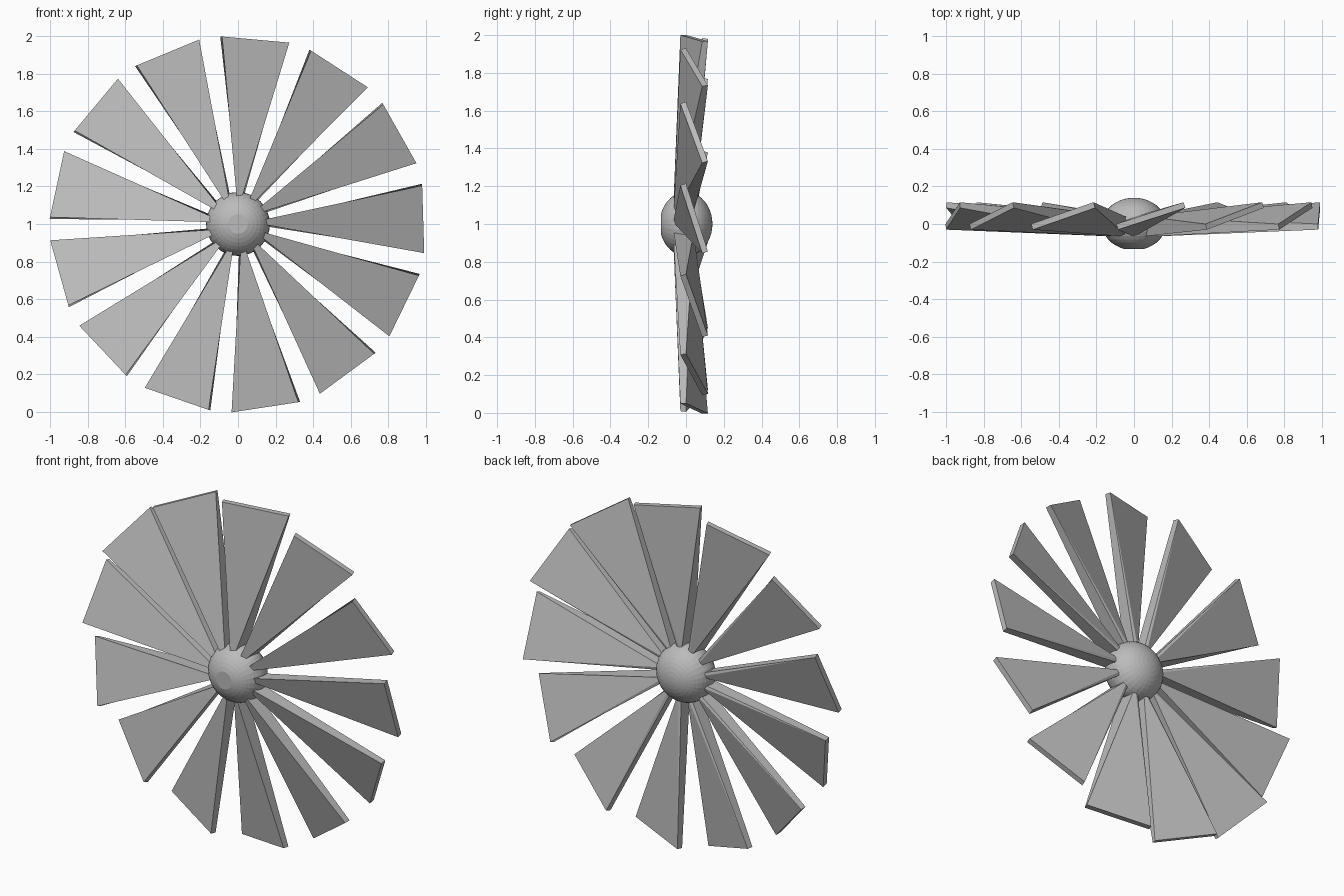
import bpy, bmesh, math
from mathutils import Vector

cube = bpy.data.objects.get("Cube")
if cube:
    bpy.data.objects.remove(cube, do_unlink=True)

BLADES = 13
CENTRE = Vector((0, 0, 1))
GREY = (0.5, 0.5, 0.5, 1)

metal = bpy.data.materials.new("plain_grey")
metal.use_nodes = True
metal.diffuse_color = GREY
metal.node_tree.nodes["Principled BSDF"].inputs["Base Color"].default_value = GREY


def finish(name, bm):
    bmesh.ops.recalc_face_normals(bm, faces=bm.faces)
    mesh = bpy.data.meshes.new(name)
    bm.to_mesh(mesh)
    bm.free()
    mesh.materials.append(metal)
    obj = bpy.data.objects.new(name, mesh)
    bpy.context.collection.objects.link(obj)
    return obj


def blade(index):
    """Tapered slab: deep narrow root, wide thin pitched tip."""
    a = math.radians(5.2) + index * math.tau / BLADES
    radial = Vector((math.sin(a), 0, math.cos(a)))
    tangent = Vector((math.cos(a), 0, -math.sin(a)))
    # Sections as (sideways, depth): front leading, front trailing, back trailing, back leading
    root = [(-0.016, -0.066), (0.003, -0.06), (0.012, 0.035), (-0.006, 0.04)]
    tip = [(-0.175, -0.03), (0.185, 0.086), (0.175, 0.116), (-0.185, 0.0)]
    bm = bmesh.new()
    rings = []
    for radius, section in ((0.12, root), (0.988, tip)):
        rings.append([bm.verts.new(CENTRE + radial * radius + tangent * t + Vector((0, y, 0)))
                      for t, y in section])
    r, p = rings
    bm.faces.new(r)
    bm.faces.new(p)
    # Broad faces are twisted, so each is split from root leading to tip trailing corner
    for lead, trail in ((0, 1), (3, 2)):
        bm.faces.new((r[lead], r[trail], p[trail]))
        bm.faces.new((r[lead], p[trail], p[lead]))
    # Narrow edges
    bm.faces.new((r[1], r[2], p[2], p[1]))
    bm.faces.new((r[3], r[0], p[0], p[3]))
    return finish(f"blade_{index + 1}", bm)


def hub():
    """Flattened dome shape with a flat front cap, turned about the y axis."""
    bm = bmesh.new()
    profile = [math.radians(d) for d in range(18, 181, 9)]
    verts = [bm.verts.new(CENTRE + Vector((0.17 * math.sin(d), -0.14 * math.cos(d), 0)))
             for d in profile]
    edges = [bm.edges.new(pair) for pair in zip(verts, verts[1:])]
    bmesh.ops.spin(bm, geom=verts + edges, cent=CENTRE, axis=(0, 1, 0),
                   angle=math.tau, steps=32)
    bmesh.ops.remove_doubles(bm, verts=bm.verts, dist=0.0005)
    rim = [e for e in bm.edges if e.is_boundary]
    bmesh.ops.holes_fill(bm, edges=rim, sides=0)
    return finish("hub", bm)


hub()
for i in range(BLADES):
    blade(i)
